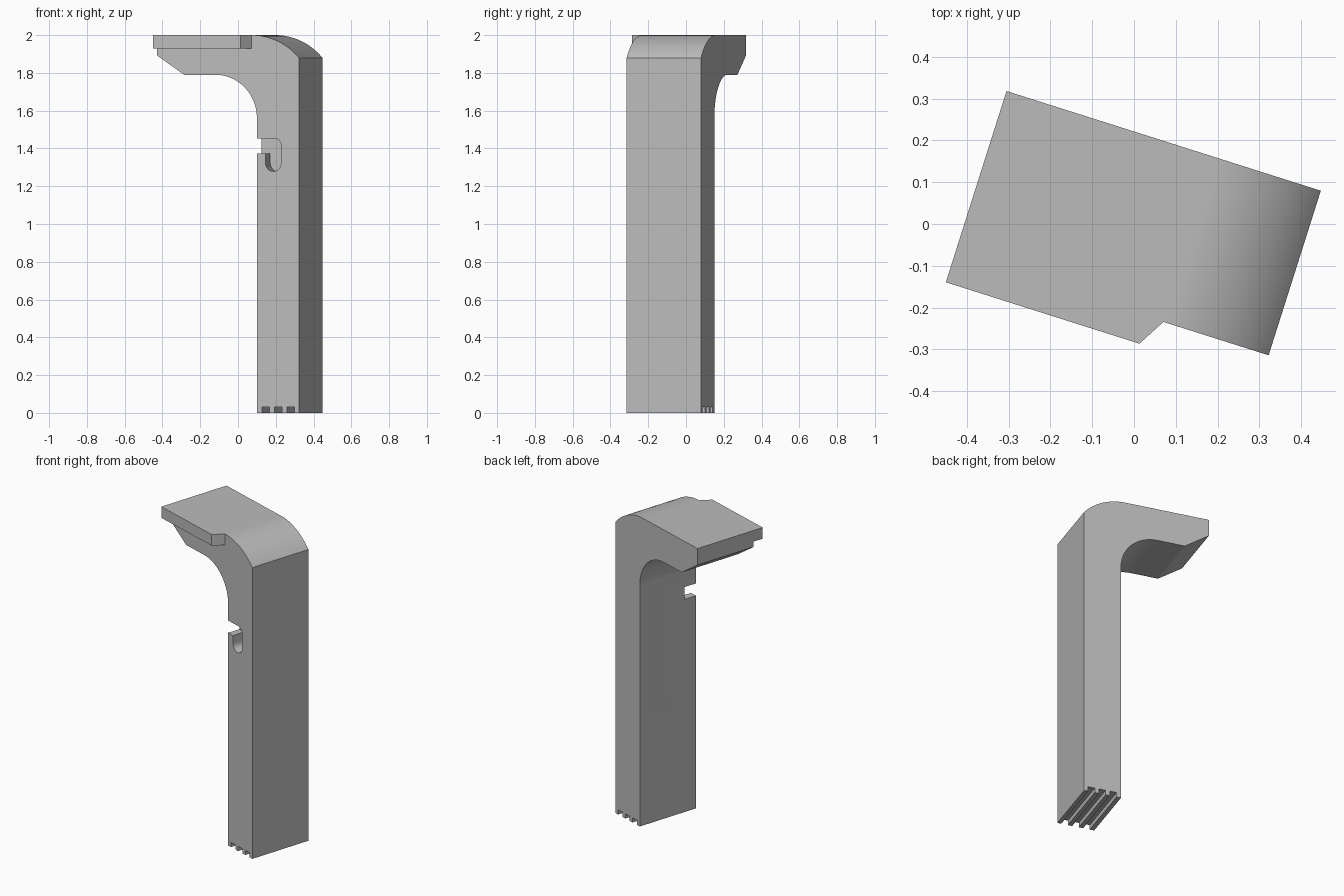
import bpy
from math import radians, sin, cos, asin, pi

cube = bpy.data.objects.get("Cube")
if cube:
    bpy.data.objects.remove(cube, do_unlink=True)

# Material
grey = bpy.data.materials.new("plain grey")
grey.use_nodes = True
colour = (0.5, 0.5, 0.5, 1)
grey.diffuse_color = colour
grey.node_tree.nodes["Principled BSDF"].inputs["Base Color"].default_value = colour

TURN = radians(-17.6)            # the whole bracket is turned about z
FRONT, BACK = -0.202, 0.211      # depth range of the post
INNER, OUTER, TIP = 0.169, 0.402, -0.387


def arc(cx, cz, r, start, end, steps):
    """Points on a circle from start to end angle (radians)."""
    return [(cx + r * cos(start + (end - start) * i / steps),
             cz + r * sin(start + (end - start) * i / steps))
            for i in range(steps + 1)]


def prism(name, outline, low, high, axis):
    """Extrude an outline along y (side profile) or z (plan)."""
    def place(p, d):
        return (p[0], d, p[1]) if axis == "y" else (p[0], p[1], d)
    n = len(outline)
    verts = [place(p, low) for p in outline] + [place(p, high) for p in outline]
    faces = [tuple(range(n)), tuple(range(2 * n - 1, n - 1, -1))]
    faces += [(i, i + n, (i + 1) % n + n, (i + 1) % n) for i in range(n)]
    mesh = bpy.data.meshes.new(name)
    mesh.from_pydata(verts, [], faces)
    mesh.materials.append(grey)
    obj = bpy.data.objects.new(name, mesh)
    bpy.context.collection.objects.link(obj)
    bpy.context.view_layer.objects.active = obj
    # consistent outward normals
    bpy.ops.object.mode_set(mode="EDIT")
    bpy.ops.mesh.select_all(action="SELECT")
    bpy.ops.mesh.normals_make_consistent(inside=False)
    bpy.ops.object.mode_set(mode="OBJECT")
    return obj


def combine(target, tool, operation):
    """Apply a boolean and remove its helper."""
    tool.hide_render = True
    bpy.context.view_layer.objects.active = target
    mod = target.modifiers.new(operation.lower(), "BOOLEAN")
    mod.operation, mod.object, mod.solver = operation, tool, "EXACT"
    bpy.ops.object.modifier_apply(modifier=mod.name)
    bpy.data.objects.remove(tool, do_unlink=True)


# Post and arm: one side profile, with three grooves in the foot
profile = [(INNER, 0)]
for left in (0.197, 0.266, 0.335):
    right = left + 0.042
    profile += [(left, 0), (left, 0.03), (right, 0.03), (right, 0)]
profile += [(OUTER, 0)]
run, drop = OUTER - 0.14, 0.12
radius = (run ** 2 + drop ** 2) / (2 * drop)
profile += arc(0.14, 2 - radius, radius, pi / 2 - asin(run / radius), pi / 2, 20)
profile += [(TIP, 2), (TIP, 1.893), (-0.235, 1.79)]
profile += arc(INNER - 0.23, 1.56, 0.23, pi / 2, 0, 24)
bracket = prism("bracket", profile, FRONT, BACK, "y")

# Thin ledge along the front of the arm, with a slanted end
ledge = prism("ledge", [(TIP, -0.269), (0.099, -0.269), (0.138, FRONT),
                        (0.138, -0.15), (TIP, -0.15)], 1.928, 2, "z")
combine(bracket, ledge, "UNION")

# Hook-shaped slot cut into the front of the post
slot = [(INNER - 0.1, 1.452), (INNER - 0.1, 1.373), (0.217, 1.373)]
slot += arc(0.26, 1.322, 0.043, pi, 2 * pi, 16)
slot += arc(0.268, 1.417, 0.035, 0, pi / 2, 8)
combine(bracket, prism("slot_cutter", slot, FRONT - 0.1, -0.12, "y"), "DIFFERENCE")

# Smooth curves, sharp edges, final turn
bpy.ops.object.select_all(action="DESELECT")
bracket.select_set(True)
bpy.context.view_layer.objects.active = bracket
bpy.ops.object.shade_smooth_by_angle(angle=radians(25))
bracket.rotation_euler.z = TURN
